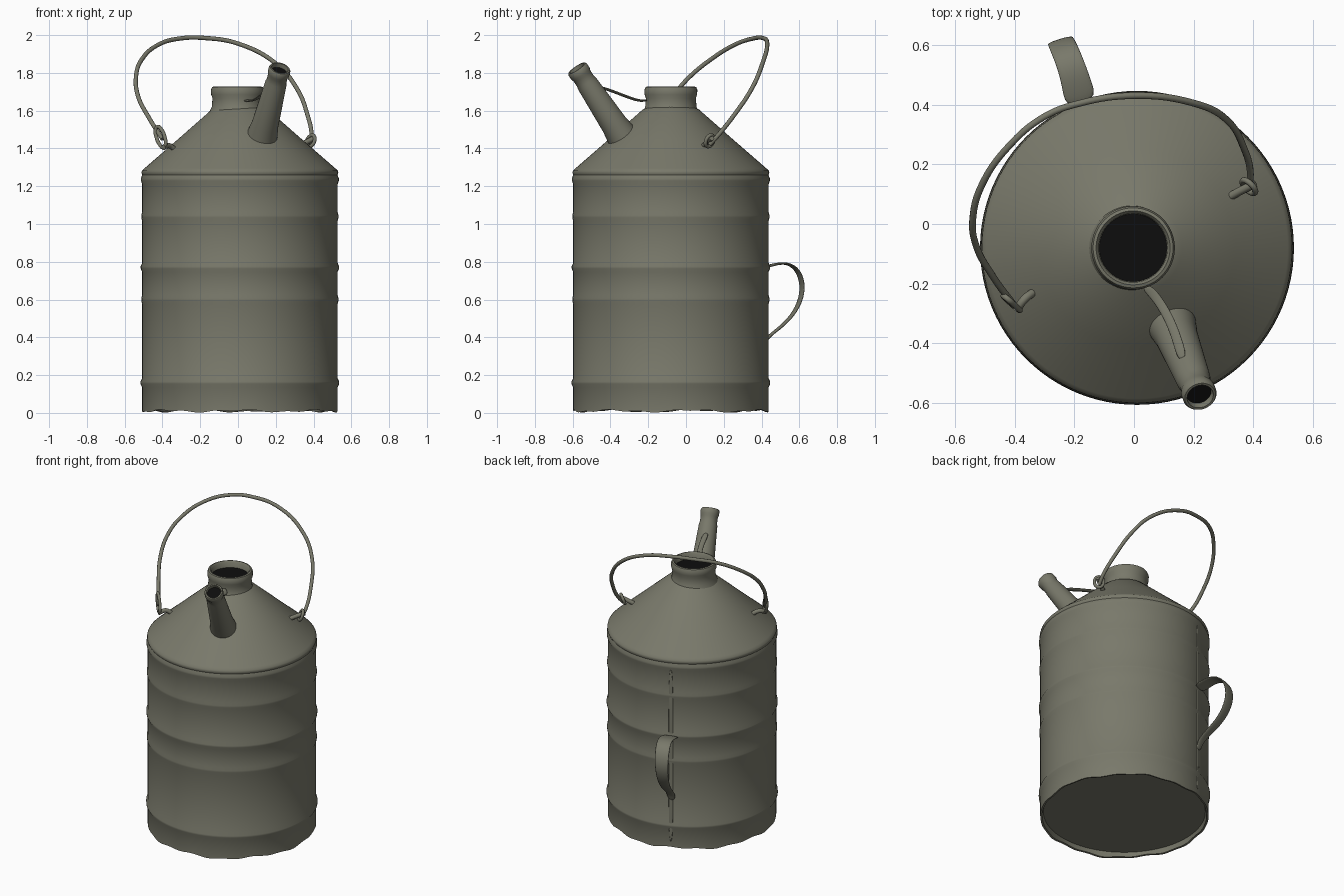
import bpy, bmesh, math
from mathutils import Vector

cube = bpy.data.objects.get("Cube")
if cube:
    bpy.data.objects.remove(cube, do_unlink=True)


def material(name, rgb):
    m = bpy.data.materials.new(name)
    m.use_nodes = True
    m.diffuse_color = (*rgb, 1)
    b = m.node_tree.nodes["Principled BSDF"]
    b.inputs["Base Color"].default_value = (*rgb, 1)
    b.inputs["Roughness"].default_value = 0.7
    return m


METAL = material("olive grey metal", (0.19, 0.19, 0.145))
DARK = material("dark opening", (0.004, 0.004, 0.004))


def finish(name, bm, mat=METAL, angle=40):
    bmesh.ops.recalc_face_normals(bm, faces=bm.faces)
    me = bpy.data.meshes.new(name)
    bm.to_mesh(me)
    bm.free()
    ob = bpy.data.objects.new(name, me)
    bpy.context.collection.objects.link(ob)
    me.materials.append(mat)
    bpy.ops.object.select_all(action='DESELECT')
    ob.select_set(True)
    bpy.context.view_layer.objects.active = ob
    bpy.ops.object.shade_smooth_by_angle(angle=math.radians(angle))
    return ob


def lathe(name, profile, origin, axis=(0, 0, 1), n=96, mat=METAL):
    """Revolve (radius, height) points about an axis; radius 0 closes an end."""
    bm = bmesh.new()
    turn = Vector((0, 0, 1)).rotation_difference(Vector(axis).normalized())
    rings = []
    for r, h in profile:
        count = n if r > 0 else 1
        ring = []
        for i in range(count):
            a = 2 * math.pi * i / n
            p = Vector((r * math.cos(a), r * math.sin(a), h))
            ring.append(bm.verts.new(turn @ p + Vector(origin)))
        rings.append(ring)
    for a, b in zip(rings, rings[1:]):
        for i in range(n):
            j = (i + 1) % n
            quad = [a[i % len(a)], a[j % len(a)], b[j % len(b)], b[i % len(b)]]
            bm.faces.new(list(dict.fromkeys(quad)))
    return finish(name, bm, mat)


def wire(name, points, radius, cyclic=False):
    cu = bpy.data.curves.new(name, 'CURVE')
    cu.dimensions = '3D'
    cu.bevel_depth = radius
    cu.bevel_resolution = 3
    cu.resolution_u = 8
    cu.use_fill_caps = True
    sp = cu.splines.new('BEZIER')
    sp.bezier_points.add(len(points) - 1)
    for bp, p in zip(sp.bezier_points, points):
        bp.co = p
        bp.handle_left_type = bp.handle_right_type = 'AUTO'
    sp.use_cyclic_u = cyclic
    cu.materials.append(METAL)
    ob = bpy.data.objects.new(name, cu)
    bpy.context.collection.objects.link(ob)
    return ob


def strap(name, rows, across, thick):
    """Flat band: rows of (centre, width), widened along one direction."""
    bm = bmesh.new()
    side = Vector(across).normalized()
    pairs = [[bm.verts.new(Vector(c) + side * s * w / 2) for s in (-1, 1)] for c, w in rows]
    for a, b in zip(pairs, pairs[1:]):
        bm.faces.new((a[0], a[1], b[1], b[0]))
    ob = finish(name, bm, angle=60)
    sol = ob.modifiers.new("thickness", 'SOLIDIFY')
    sol.thickness = thick
    sol.offset = 0
    sub = ob.modifiers.new("smooth", 'SUBSURF')
    sub.levels = sub.render_levels = 2
    return ob


# Can body: recessed base, ribbed wall, sloping shoulder
CX, CY, R = 0.01, -0.08, 0.517
wall = [(0, 0.045), (R - 0.02, 0.04), (R - 0.012, 0.012), (R, 0.01)]
for z, bump in ((0.16, 0.009), (0.6, 0.005), (0.77, 0.008), (1.04, 0.005), (1.235, 0.007)):
    wall += [(R, z - 0.025), (R + bump, z - 0.006), (R + bump, z + 0.006), (R, z + 0.025)]
wall += [(R + 0.004, 1.27), (R + 0.002, 1.282), (R - 0.012, 1.295), (0.33, 1.447), (0.15, 1.605), (0.12, 1.62)]
body = lathe("can_body", wall, (CX, CY, 0))
for v in body.data.vertices:
    if v.co.z < 0.02:
        a = math.atan2(v.co.y - CY, v.co.x - CX)
        v.co.z += 0.005 * math.sin(7 * a) + 0.004 * math.sin(17 * a + 1)

# Neck with rolled rim and dark opening
NECK = (-0.003, -0.08, 0)
lathe("neck", [(0.15, 1.59), (0.136, 1.62), (0.132, 1.665), (0.139, 1.685), (0.14, 1.71), (0.134, 1.725),
               (0.124, 1.728), (0.115, 1.718), (0.112, 1.66)], NECK, n=64)
lathe("neck_opening", [(0.114, 1.685), (0, 1.685)], NECK, n=64, mat=DARK)

# Pouring spout with collar
TIP = Vector((0.222, -0.578, 1.825))
BASE = Vector((0.122, -0.325, 1.445))
axis = TIP - BASE
L = axis.length
lathe("spout", [(0.088, -0.05), (0.08, 0.04), (0.071, 0.1), (0.057, L - 0.1), (0.053, L - 0.085), (0.053, L - 0.05),
                (0.058, L - 0.035), (0.058, L - 0.008), (0.053, L), (0.045, L), (0.042, L - 0.04)],
      BASE, axis, n=40)
lathe("spout_opening", [(0.045, L - 0.025), (0, L - 0.025)], BASE, axis, n=40, mat=DARK)

# Brace between neck and spout
strap("spout_brace", [((0.035, -0.205, 1.655), 0.04), ((0.075, -0.245, 1.65), 0.035), ((0.115, -0.31, 1.672), 0.035),
                      ((0.143, -0.38, 1.7), 0.035), ((0.165, -0.46, 1.728), 0.04)], (1, 0.45, 0.2), 0.012)

# Swinging wire bail
wire("bail_handle", [(-0.40, -0.275, 1.45), (-0.47, -0.18, 1.56), (-0.53, -0.07, 1.68), (-0.54, 0.02, 1.78),
                     (-0.51, 0.13, 1.87), (-0.42, 0.26, 1.95), (-0.3, 0.36, 1.983), (-0.18, 0.405, 1.985),
                     (0, 0.43, 1.955), (0.2, 0.405, 1.85), (0.31, 0.35, 1.72), (0.37, 0.25, 1.57),
                     (0.39, 0.17, 1.47), (0.385, 0.125, 1.42)], 0.0115)


# Lugs holding the bail: a stub from the shoulder and a wire eye
def eye(name, centre, u, v, radius):
    pts = []
    for i in range(8):
        a = math.pi * i / 4
        pts.append(Vector(centre) + Vector(u) * math.cos(a) + Vector(v) * math.sin(a))
    wire(name, pts, radius, True)


wire("right_lug", [(-0.33, -0.225, 1.39), (-0.365, -0.25, 1.415), (-0.395, -0.29, 1.405)], 0.014)
eye("right_lug_eye", (-0.41, -0.265, 1.46), (0.022, -0.018, 0), (-0.015, 0.015, 0.055), 0.01)
wire("left_lug", [(0.31, 0.085, 1.405), (0.355, 0.11, 1.43), (0.405, 0.135, 1.455)], 0.014)
eye("left_lug_eye", (0.385, 0.125, 1.44), (0.02, -0.02, 0), (0.008, 0.008, 0.03), 0.01)

# Rear strap handle and its riveted lower tail
strap("rear_handle", [((-0.175, 0.40, 0.765), 0.12), ((-0.19, 0.46, 0.785), 0.11), ((-0.21, 0.53, 0.797), 0.10),
                      ((-0.235, 0.59, 0.765), 0.10), ((-0.25, 0.622, 0.68), 0.095), ((-0.245, 0.605, 0.58), 0.085),
                      ((-0.225, 0.545, 0.49), 0.075), ((-0.195, 0.47, 0.43), 0.065), ((-0.18, 0.42, 0.39), 0.06),
                      ((-0.175, 0.402, 0.33), 0.05)], (1, 0.3, 0), 0.014)

# Vertical lap seam down the back of the wall
SEAM_X = -0.17
seam_y = CY + math.sqrt(R * R - (SEAM_X - CX) ** 2)
strap("back_seam", [((SEAM_X, seam_y, z), 0.03) for z in (0.02, 0.4, 0.8, 1.26)], (1, 0.37, 0), 0.009)
